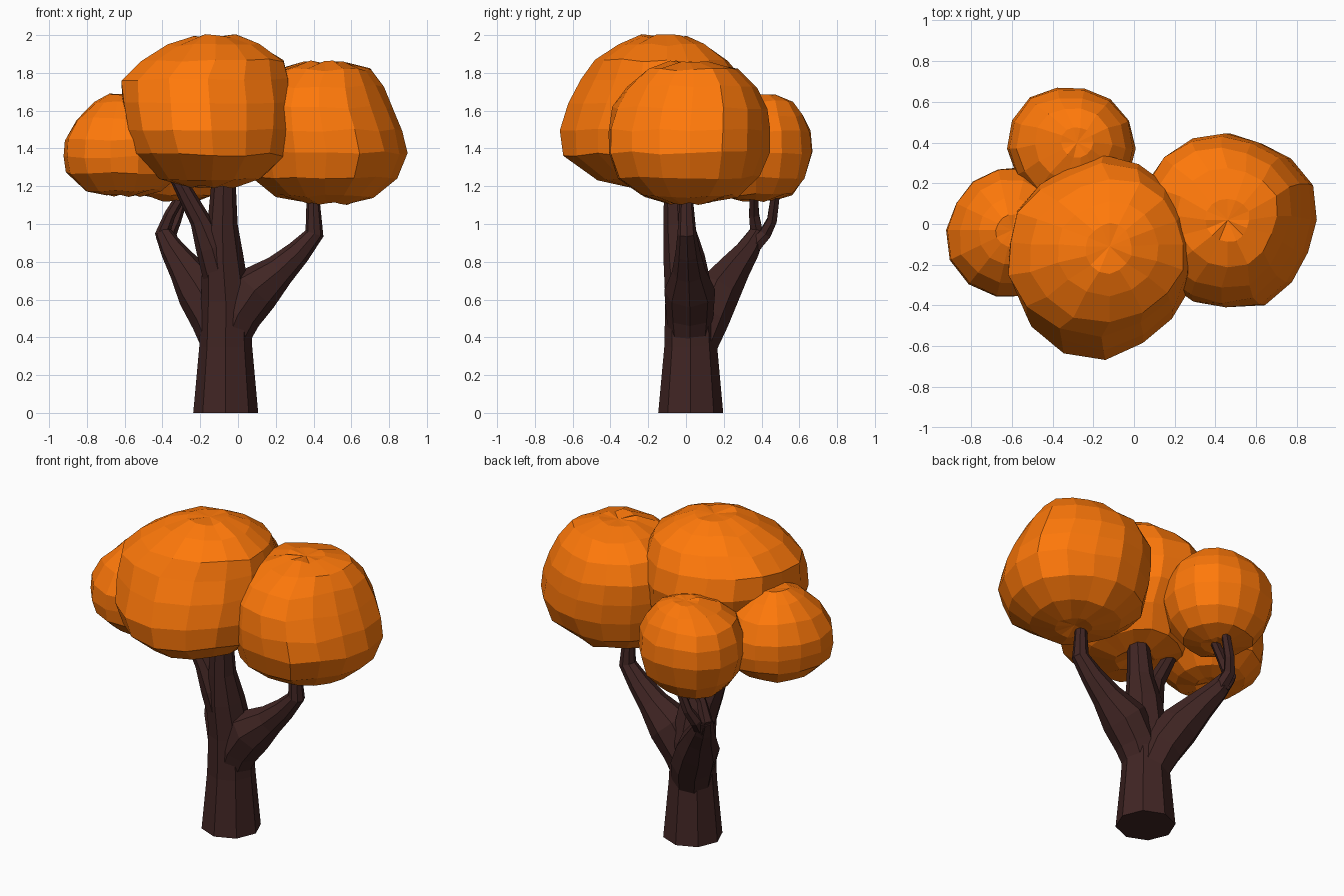
import bpy, bmesh, math, random
from mathutils import Vector

random.seed(4)


def material(name, color):
    m = bpy.data.materials.new(name)
    m.diffuse_color = (*color, 1)
    return m


BARK = material("bark", (0.052, 0.0185, 0.017))
LEAF = material("leaf", (1.0, 0.19, 0.003))


def finish(name, bm, mat):
    bmesh.ops.recalc_face_normals(bm, faces=bm.faces)
    me = bpy.data.meshes.new(name)
    bm.to_mesh(me)
    bm.free()
    me.materials.append(mat)
    ob = bpy.data.objects.new(name, me)
    bpy.context.collection.objects.link(ob)
    return ob


def bridge(bm, rings):
    for a, b in zip(rings, rings[1:]):
        n = len(a)
        for i in range(n):
            j = (i + 1) % n
            bm.faces.new((a[i], a[j], b[j], b[i]))


def limb(name, path, sides=8):
    """Tapered faceted tube through (x, y, z, radius) points."""
    bm = bmesh.new()
    pts = [Vector(p[:3]) for p in path]
    rings = []
    for k, p in enumerate(pts):
        if k == 0:
            t = pts[1] - p
        elif k == len(pts) - 1:
            t = p - pts[k - 1]
        else:
            t = (pts[k + 1] - p).normalized() + (p - pts[k - 1]).normalized()
        t.normalize()
        u = Vector((0, 1, 0)).cross(t).normalized()
        v = t.cross(u)
        r = path[k][3]
        rings.append([bm.verts.new(p + r * (math.cos(a) * u + math.sin(a) * v))
                      for a in (2 * math.pi * i / sides for i in range(sides))])
    bridge(bm, rings)
    bm.faces.new(rings[0])
    bm.faces.new(rings[-1])
    return finish(name, bm, BARK)


def clump(name, cx, cy, outline, rings, segs=16):
    """Lumpy sphere: plan radii every 30 degrees, rings of (z, scale, dx, dy[, y stretch])."""
    bm = bmesh.new()
    loops = []
    for z, s, dx, dy, *stretch in rings[1:-1]:
        sy = stretch[0] if stretch else 1
        loop = []
        for i in range(segs):
            f = i * 12 / segs
            k = int(f)
            r = outline[k] * (1 - f + k) + outline[(k + 1) % 12] * (f - k)
            r *= s * random.uniform(0.98, 1.02)
            a = 2 * math.pi * i / segs
            h = z + random.uniform(-0.012, 0.006)
            loop.append(bm.verts.new((cx + dx + r * math.cos(a),
                                      cy + dy + r * sy * math.sin(a), h)))
        loops.append(loop)
    bridge(bm, loops)
    # close the two poles with triangle fans
    for (z, _, dx, dy), loop in ((rings[0], loops[0]), (rings[-1], loops[-1])):
        pole = bm.verts.new((cx + dx, cy + dy, z))
        for i in range(segs):
            bm.faces.new((loop[i], loop[(i + 1) % segs], pole))
    return finish(name, bm, LEAF)


# Trunk and branches
limb("trunk", [(-.065, .025, 0, .172), (-.065, .025, .35, .14), (-.065, .02, .6, .13),
               (-.08, -.01, .82, .11), (-.082, -.04, 1.0, .08), (-.075, -.055, 1.28, .06)])
limb("right_branch", [(-.05, .02, .4, .11), (0, .02, .52, .125), (.09, .02, .65, .135),
                      (.22, .015, .755, .088), (.32, .01, .85, .066),
                      (.405, .005, .95, .05), (.395, 0, 1.2, .03)])
limb("left_branch", [(-.09, -.01, .7, .09), (-.14, -.03, .88, .085),
                     (-.2, -.05, 1.02, .055), (-.32, -.06, 1.24, .04)])
limb("back_branch", [(-.075, .05, .36, .115), (-.12, .1, .5, .13), (-.2, .165, .64, .125),
                     (-.28, .255, .765, .09), (-.345, .325, .86, .066),
                     (-.395, .375, .95, .045)])
limb("back_fork_inner", [(-.36, .35, .87, .045), (-.40, .375, .95, .04),
                         (-.36, .36, 1.05, .03), (-.27, .36, 1.2, .025)], 6)
limb("back_fork_outer", [(-.35, .34, .86, .045), (-.36, .42, .95, .036),
                         (-.33, .455, 1.02, .03), (-.27, .48, 1.2, .025)], 6)

# Foliage clumps
clump("foliage_main", -.15, -.12,
      [.43, .43, .46, .46, .42, .45, .46, .51, .54, .55, .49, .47],
      [(1.22, 0, .02, -.02), (1.20, .25, .02, -.02), (1.24, .6, .01, -.02),
       (1.37, .88, .02, -.05), (1.50, .97, .01, -.02), (1.64, 1.0, 0, .02, .94),
       (1.77, .98, -.01, .03, .85), (1.87, .84, .03, .02, .84), (1.95, .55, .03, .02, .85),
       (2.0, .25, .03, .01), (1.99, 0, .03, .01)])
clump("foliage_right", .44, .02,
      [.43, .46, .41, .42, .43, .44, .44, .43, .43, .435, .45, .41],
      [(1.13, 0, .02, 0), (1.11, .25, .03, 0), (1.15, .6, .02, 0),
       (1.25, .89, .02, 0), (1.38, 1.0, .03, 0), (1.50, .97, .01, 0, 1.03),
       (1.62, .91, -.01, .01, 1.05), (1.73, .79, -.01, .02, 1.03), (1.82, .57, .02, .02),
       (1.86, .25, .02, 0), (1.85, 0, .02, 0)])
clump("foliage_left", -.6, -.03,
      [.3, .3, .3, .31, .30, .30, .315, .335, .33, .33, .32, .3],
      [(1.17, 0, 0, 0), (1.155, .3, 0, 0), (1.18, .65, 0, 0), (1.27, .97, 0, 0),
       (1.36, 1.02, 0, 0), (1.45, 1.0, 0, 0), (1.56, .82, 0, 0),
       (1.645, .52, 0, 0), (1.685, .25, 0, 0), (1.68, 0, 0, 0)], 14)
clump("foliage_back", -.31, .37,
      [.32, .32, .31, .29, .32, .32, .31, .30, .30, .30, .30, .31],
      [(1.14, 0, 0, 0), (1.125, .3, 0, 0), (1.16, .65, 0, 0), (1.25, .88, 0, 0),
       (1.38, 1.0, 0, 0), (1.49, .97, 0, 0), (1.58, .85, 0, 0),
       (1.65, .6, .01, .02), (1.69, .25, .03, .03), (1.68, 0, .03, .03)], 14)
